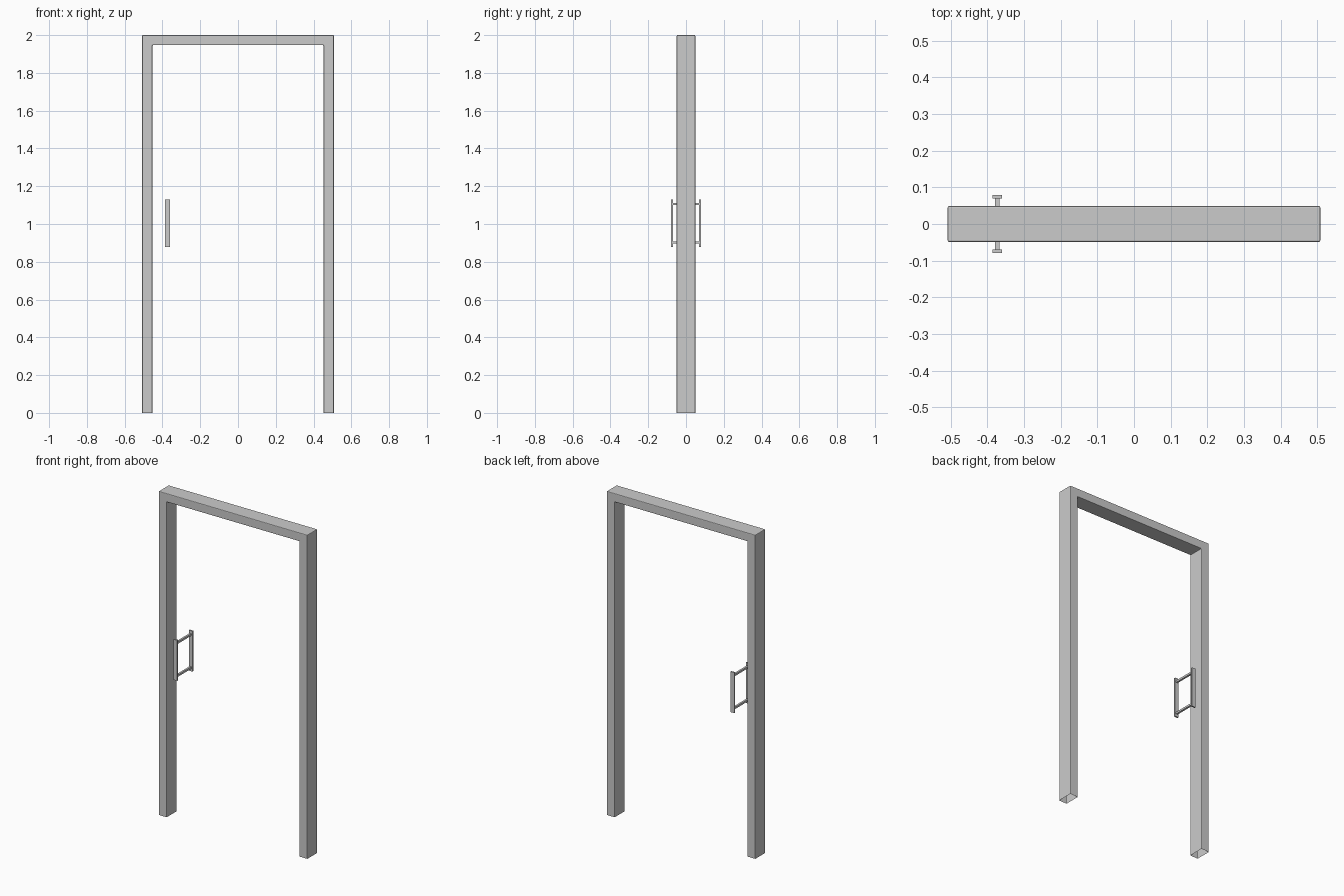
import bpy, bmesh

if "Cube" in bpy.data.objects:
    bpy.data.objects.remove(bpy.data.objects["Cube"])

def finish(bm, name):
    bmesh.ops.recalc_face_normals(bm, faces=bm.faces[:])
    me = bpy.data.meshes.new(name)
    bm.to_mesh(me)
    bm.free()
    ob = bpy.data.objects.new(name, me)
    bpy.context.collection.objects.link(ob)
    return ob

def box(name, center, size):
    bm = bmesh.new()
    bmesh.ops.create_cube(bm, size=1)
    for v in bm.verts:
        v.co = [c + p * s for c, p, s in zip(center, v.co, size)]
    return finish(bm, name)

# Door frame: one U-shaped outline extruded through its depth, open at the feet
W, IN, H, T, D = 0.508, 0.453, 2.0, 1.947, 0.049
outline = [(-W, 0), (-W, H), (W, H), (W, 0), (IN, 0), (IN, T), (-IN, T), (-IN, 0)]
bm = bmesh.new()
face = bm.faces.new([bm.verts.new((x, -D, z)) for x, z in outline])
ext = bmesh.ops.extrude_face_region(bm, geom=[face])
for v in ext["geom"]:
    if isinstance(v, bmesh.types.BMVert):
        v.co.y = D
if face.is_valid and len(bm.faces) == 9:
    bm.faces.new(list(face.verts))
bmesh.ops.recalc_face_normals(bm, faces=bm.faces[:])
feet = [f for f in bm.faces if all(v.co.z < 1e-5 for v in f.verts)]
bmesh.ops.delete(bm, geom=feet, context='FACES_ONLY')

# Slightly eased edges
edges = [e for e in bm.edges if len(e.link_faces) == 2]
bmesh.ops.bevel(bm, geom=edges, offset=0.004, segments=2, profile=0.5, affect='EDGES')
finish(bm, "door_frame")

# Pull handle: a flat bar on each side, joined by two through-posts
HX, BY = -0.373, 0.0745
for side, y in (("front", -BY), ("back", BY)):
    box(f"handle_bar_{side}", (HX, y, 1.004), (0.025, 0.009, 0.25))
for level, z in (("lower", 0.902), ("upper", 1.106)):
    box(f"handle_post_{level}", (HX, 0, z), (0.012, 2 * BY - 0.009, 0.012))
